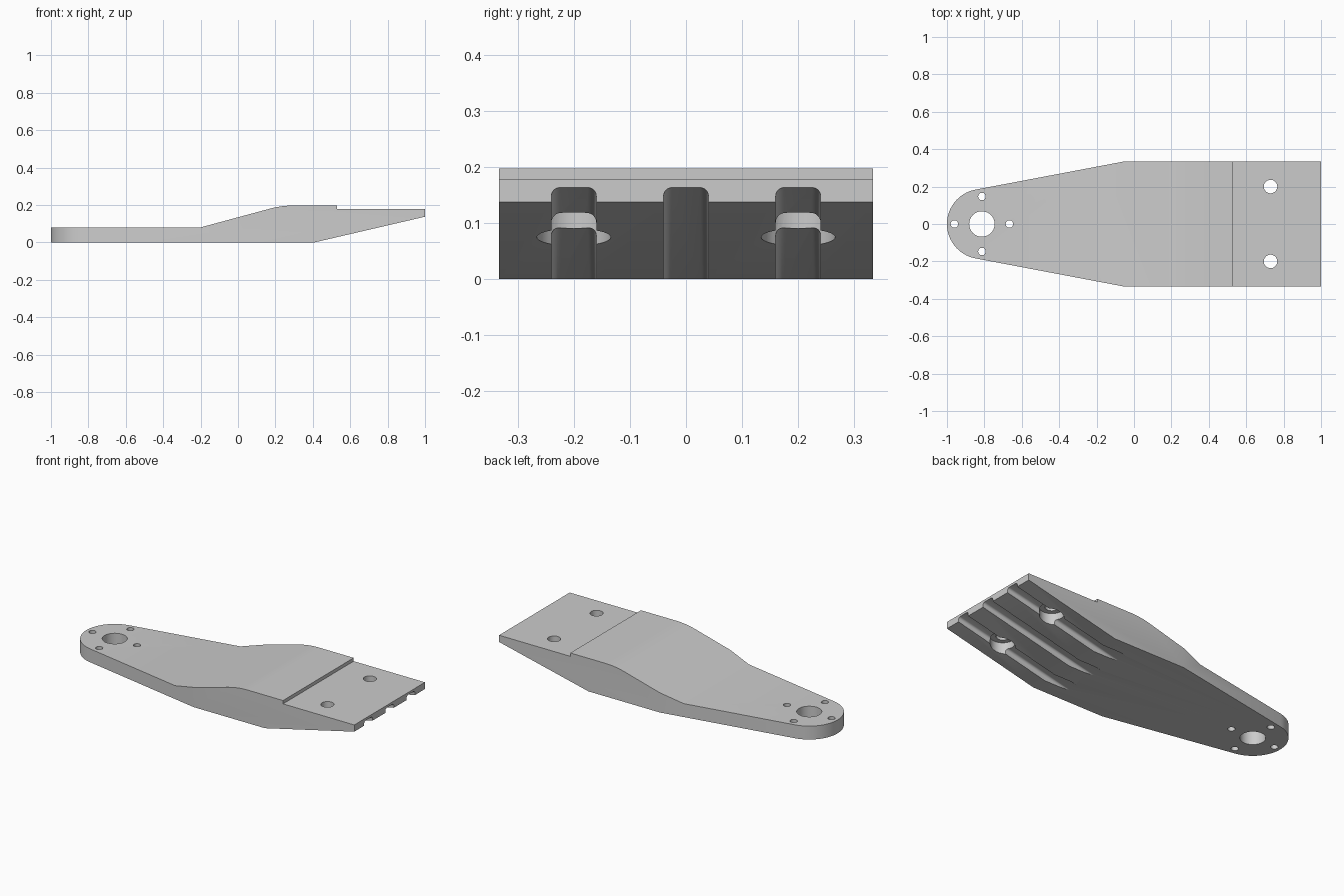
import bpy, bmesh, math
from mathutils import Matrix, Vector

cube = bpy.data.objects.get("Cube")
if cube:
    bpy.data.objects.remove(cube, do_unlink=True)

grey = bpy.data.materials.new("plain grey")
grey.use_nodes = True
colour = (0.6, 0.6, 0.6, 1)
grey.diffuse_color = colour
grey.node_tree.nodes["Principled BSDF"].inputs["Base Color"].default_value = colour


def arc(cx, cy, r, start, end, steps):
    """Points on an arc, angles in degrees."""
    angles = [math.radians(start + (end - start) * i / steps) for i in range(steps + 1)]
    return [(cx + r * math.cos(a), cy + r * math.sin(a)) for a in angles]


def prism(name, points, place, low, high):
    """Extrude a 2D profile; place(u, v, w) maps it into space."""
    bm = bmesh.new()
    face = bm.faces.new([bm.verts.new(place(u, v, low)) for u, v in points])
    shift = Vector(place(0, 0, high)) - Vector(place(0, 0, low))
    new = bmesh.ops.extrude_face_region(bm, geom=[face])["geom"]
    verts = [g for g in new if isinstance(g, bmesh.types.BMVert)]
    bmesh.ops.translate(bm, verts=verts, vec=shift)
    bmesh.ops.recalc_face_normals(bm, faces=bm.faces)
    mesh = bpy.data.meshes.new(name)
    bm.to_mesh(mesh)
    bm.free()
    obj = bpy.data.objects.new(name, mesh)
    bpy.context.collection.objects.link(obj)
    mesh.materials.append(grey)
    return obj


def along_z(u, v, w):
    return (u, v, w)


def along_y(u, v, w):
    return (u, w, v)


def along_x(u, v, w):
    return (w, u, v)


def combine(body, tool, operation):
    mod = body.modifiers.new("cut", "BOOLEAN")
    mod.operation, mod.solver, mod.object = operation, "EXACT", tool
    bpy.context.view_layer.objects.active = body
    bpy.ops.object.modifier_apply(modifier=mod.name)
    bpy.data.objects.remove(tool, do_unlink=True)


def drill(body, x, y, r, low=-1, high=1, steps=40):
    circle = arc(x, y, r, 0, 360, steps)[:-1]
    combine(body, prism("drill", circle, along_z, low, high), "DIFFERENCE")


# Side profile of the arm, with a rounded shoulder
side = [(-1.2, 0), (0.41, 0), (1, 0.137), (1, 0.177), (0.53, 0.177), (0.53, 0.197)]
side += arc(0.3, -0.303, 0.5, 90, 105.1, 8) + [(-0.2, 0.08), (-1.2, 0.08)]
arm = prism("mounting_arm", side, along_y, -0.5, 0.5)

# Plan outline: round nose, tapered flanks, straight wide end
pivot, nose, half = -0.813, 0.187, 0.333
plan = [(1.1, -half), (1.1, half), (-0.06, half)]
plan += arc(pivot, 0, nose, 100.7, 259.3, 40) + [(-0.06, -half)]
combine(arm, prism("outline", plan, along_z, -0.5, 0.5), "INTERSECT")

# Sloping round-cornered grooves under the wide end
shear = Matrix.Identity(4)
shear[2][0] = 0.217
for y in (-0.2, 0, 0.2):
    w, r, top = 0.04, 0.015, 0.163 - 0.217
    section = [(y - w, -0.6), (y + w, -0.6)]
    section += arc(y + w - r, top - r, r, 0, 90, 6)
    section += arc(y - w + r, top - r, r, 90, 180, 6)
    groove = prism("groove", section, along_x, 0.1, 1.2)
    groove.data.transform(shear)
    combine(arm, groove, "DIFFERENCE")

# Counterbored bolt holes
for y in (-0.2, 0.2):
    drill(arm, 0.73, y, 0.066, high=0.13)
    drill(arm, 0.73, y, 0.036)

# Pivot hole and the four small holes around it
drill(arm, pivot, 0, 0.068)
for dx, dy in ((1, 0), (0, 1), (-1, 0), (0, -1)):
    drill(arm, pivot + 0.147 * dx, 0.147 * dy, 0.02, steps=24)

bpy.ops.object.select_all(action="DESELECT")
arm.select_set(True)
bpy.context.view_layer.objects.active = arm
bpy.ops.object.shade_smooth_by_angle(angle=math.radians(20))
